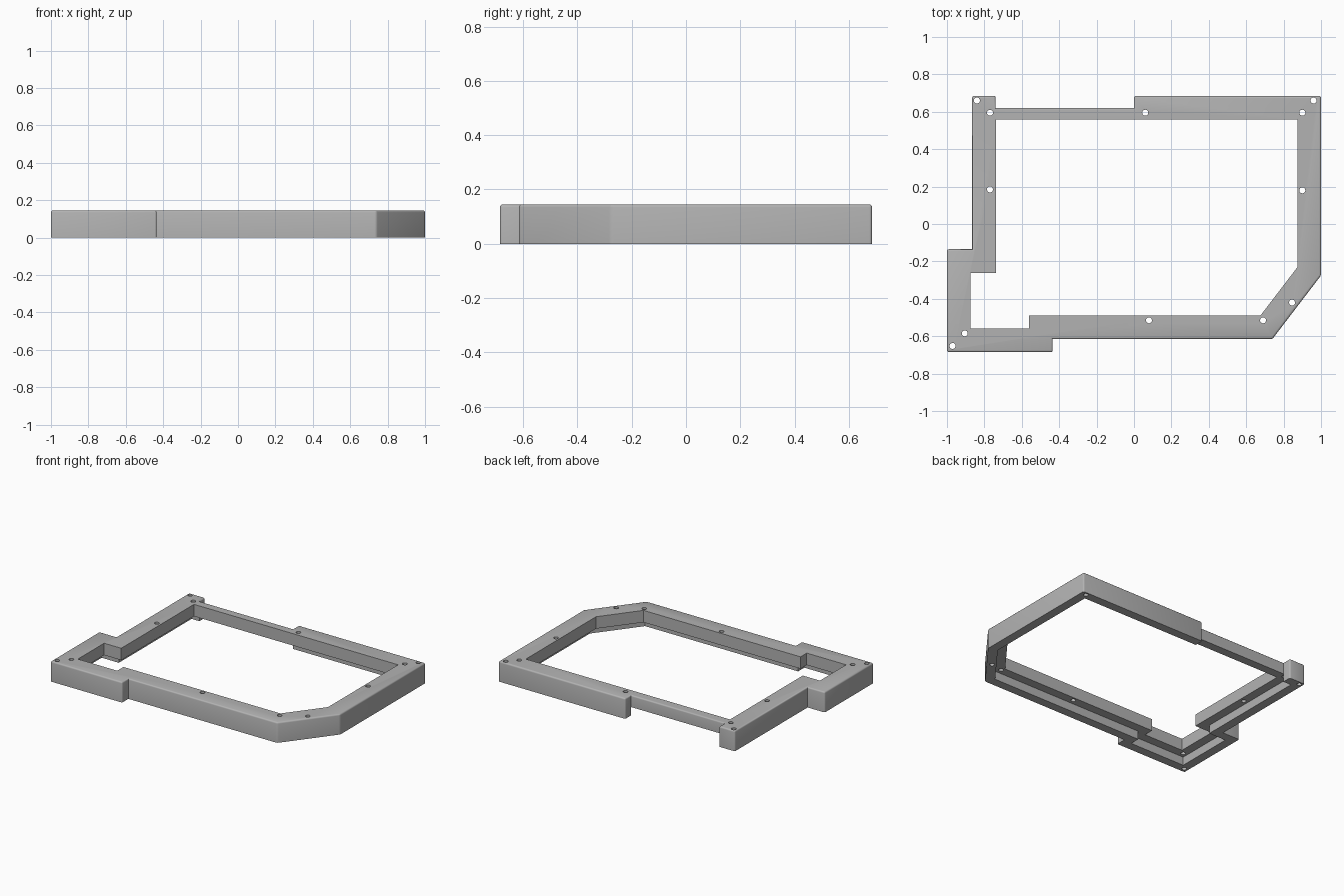
import bpy, bmesh
from mathutils import Vector

cube = bpy.data.objects.get("Cube")
if cube:
    bpy.data.objects.remove(cube, do_unlink=True)

HEIGHT, LIP_BOTTOM, WALL = 0.145, 0.06, 0.0635

grey = bpy.data.materials.new("plain grey")
grey.use_nodes = True
grey.diffuse_color = (0.45, 0.45, 0.45, 1)
grey.node_tree.nodes["Principled BSDF"].inputs["Base Color"].default_value = (0.45, 0.45, 0.45, 1)


def inset(points, d):
    """Move each side of a counter-clockwise outline inward by d."""
    pts = [Vector(p) for p in points]
    result = []
    for i, p in enumerate(pts):
        a = (p - pts[i - 1]).normalized()
        b = (pts[(i + 1) % len(pts)] - p).normalized()
        na, nb = Vector((-a.y, a.x)), Vector((-b.y, b.x))
        result.append(p + (na + nb) * d / (1 + na.dot(nb)))
    return result


def prism(name, outline, z0, z1, bevel=0):
    """Extrude an outline upward, optionally rounding its top and outer corners."""
    bm = bmesh.new()
    face = bm.faces.new([bm.verts.new((p[0], p[1], z0)) for p in outline])
    top = bmesh.ops.extrude_face_region(bm, geom=[face])["geom"]
    bmesh.ops.translate(bm, vec=(0, 0, z1 - z0),
                        verts=[v for v in top if isinstance(v, bmesh.types.BMVert)])
    bmesh.ops.recalc_face_normals(bm, faces=bm.faces)
    if bevel:
        edges = []
        for e in bm.edges:
            a, b = (v.co.z > z0 + 0.001 for v in e.verts)
            if (a and b) or (a != b and e.is_convex):
                edges.append(e)
        bmesh.ops.bevel(bm, geom=edges, offset=bevel, segments=3,
                        profile=0.5, affect='EDGES', clamp_overlap=True)
    mesh = bpy.data.meshes.new(name)
    bm.to_mesh(mesh)
    bm.free()
    mesh.materials.append(grey)
    obj = bpy.data.objects.new(name, mesh)
    bpy.context.collection.objects.link(obj)
    return obj


def cut(target, cutter):
    mod = target.modifiers.new("cut", 'BOOLEAN')
    mod.operation, mod.solver, mod.object = 'DIFFERENCE', 'EXACT', cutter
    bpy.context.view_layer.objects.active = target
    bpy.ops.object.modifier_apply(modifier=mod.name)
    bpy.data.objects.remove(cutter, do_unlink=True)


# Outer outline, with a shallow notch in the back edge
front = [(-1, -0.685), (-0.435, -0.685), (-0.435, -0.615), (0.74, -0.615), (1, -0.275), (1, 0.685)]
notch = [(0, 0.685), (0, 0.62), (-0.74, 0.62), (-0.74, 0.685)]
left = [(-0.865, 0.685), (-0.865, -0.135), (-1, -0.135)]
frame = prism("frame", front + notch + left, 0, HEIGHT, 0.01)

# Recess under the lip, then the opening through it
plain = front + left
cut(frame, prism("recess", inset(plain, WALL), -0.1, LIP_BOTTOM))
cut(frame, prism("opening", inset(plain, 2 * WALL), -0.1, 0.3))

# Screw holes through the lip and the corners
holes = [(-0.84, 0.66), (-0.77, 0.595), (0.06, 0.595), (0.96, 0.66), (0.9, 0.595),
         (-0.77, 0.185), (0.9, 0.18), (0.845, -0.42), (0.69, -0.515),
         (0.08, -0.515), (-0.905, -0.585), (-0.97, -0.652)]
for x, y in holes:
    bpy.ops.mesh.primitive_cylinder_add(vertices=24, radius=0.016, depth=1, location=(x, y, 0))
    cut(frame, bpy.context.object)

# Smooth rounded edges, sharp corners elsewhere
bpy.ops.object.select_all(action='DESELECT')
frame.select_set(True)
bpy.context.view_layer.objects.active = frame
bpy.ops.object.shade_smooth_by_angle(angle=0.6)
